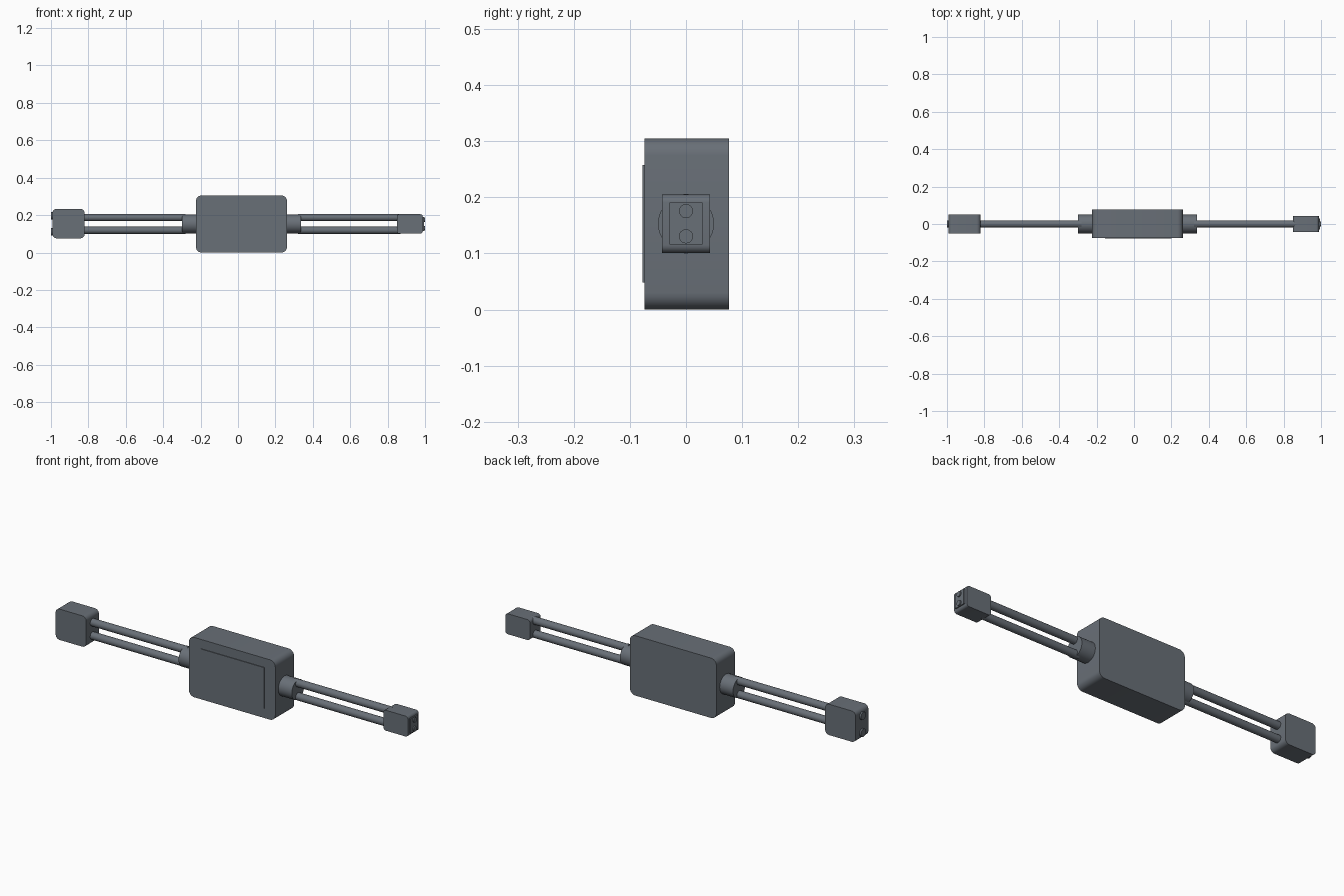
import bpy, math

if "Cube" in bpy.data.objects:
    bpy.data.objects.remove(bpy.data.objects["Cube"])

ZC = 0.153  # height of the cable axis

dark = bpy.data.materials.new("dark_plastic")
dark.diffuse_color = (0.14, 0.16, 0.185, 1)
dark.use_nodes = True
dark.node_tree.nodes["Principled BSDF"].inputs["Base Color"].default_value = dark.diffuse_color


def finish(ob):
    """Dark material and smooth shading with sharp edges kept."""
    ob.data.materials.append(dark)
    bpy.context.view_layer.objects.active = ob
    ob.select_set(True)
    bpy.ops.object.shade_smooth_by_angle(angle=math.radians(35))
    ob.select_set(False)


def rounded_block(name, x0, x1, y0, y1, z0, z1, r, seg=6):
    """Rounded rectangle in the xz plane, extruded along y."""
    pts = []
    for cx, cz, a0 in ((x1 - r, z1 - r, 0), (x0 + r, z1 - r, 90),
                       (x0 + r, z0 + r, 180), (x1 - r, z0 + r, 270)):
        for i in range(seg + 1):
            a = math.radians(a0 + 90 * i / seg)
            pts.append((cx + r * math.cos(a), cz + r * math.sin(a)))
    n = len(pts)
    verts = [(x, y0, z) for x, z in pts] + [(x, y1, z) for x, z in pts]
    faces = [tuple(range(n)), tuple(range(2 * n - 1, n - 1, -1))]
    faces += [(i, i + n, (i + 1) % n + n, (i + 1) % n) for i in range(n)]
    me = bpy.data.meshes.new(name)
    me.from_pydata(verts, [], faces)
    ob = bpy.data.objects.new(name, me)
    bpy.context.collection.objects.link(ob)
    finish(ob)
    return ob


def box(name, x0, x1, y0, y1, z0, z1):
    bpy.ops.mesh.primitive_cube_add(
        size=1, location=((x0 + x1) / 2, (y0 + y1) / 2, (z0 + z1) / 2))
    ob = bpy.context.object
    ob.name = name
    ob.scale = (x1 - x0, y1 - y0, z1 - z0)
    finish(ob)
    return ob


def rod(name, x0, x1, z, r, sides=32, bevel=0):
    bpy.ops.mesh.primitive_cylinder_add(
        vertices=sides, radius=r, depth=x1 - x0,
        location=((x0 + x1) / 2, 0, z), rotation=(0, math.pi / 2, 0))
    ob = bpy.context.object
    ob.name = name
    if bevel:
        m = ob.modifiers.new("edge", 'BEVEL')
        m.width, m.segments = bevel, 2
    finish(ob)
    return ob


# Main housing with thin raised plate on the front
rounded_block("housing", -0.225, 0.262, -0.074, 0.077, 0, 0.305, 0.03)
box("front_plate", -0.155, 0.20, -0.0775, -0.07, 0.048, 0.258)

# Strain reliefs at both ends of the housing
rod("strain_relief_left", -0.30, -0.21, ZC, 0.05)
rod("strain_relief_right", 0.25, 0.338, ZC, 0.05)

# Paired wires on both sides
for label, s in (("upper", 1), ("lower", -1)):
    z = ZC + s * 0.034
    rod("wire_left_" + label, -0.84, -0.28, z, 0.019)
    rod("wire_right_" + label, 0.32, 0.87, z, 0.019)

# End connectors, the right one with a low raised end face
rounded_block("connector_left", -0.992, -0.82, -0.051, 0.051, 0.076, 0.233, 0.022)
rounded_block("connector_right", 0.85, 0.988, -0.043, 0.043, 0.101, 0.205, 0.014)
box("connector_right_face", 0.97, 0.994, -0.029, 0.029, 0.116, 0.191)

# Contact pins on the connector ends
for label, s in (("upper", 1), ("lower", -1)):
    rod("pin_left_" + label, -1.0, -0.95, ZC + s * 0.043, 0.02)
    rod("pin_right_" + label, 0.95, 1.0, ZC + s * 0.0225, 0.0125)
